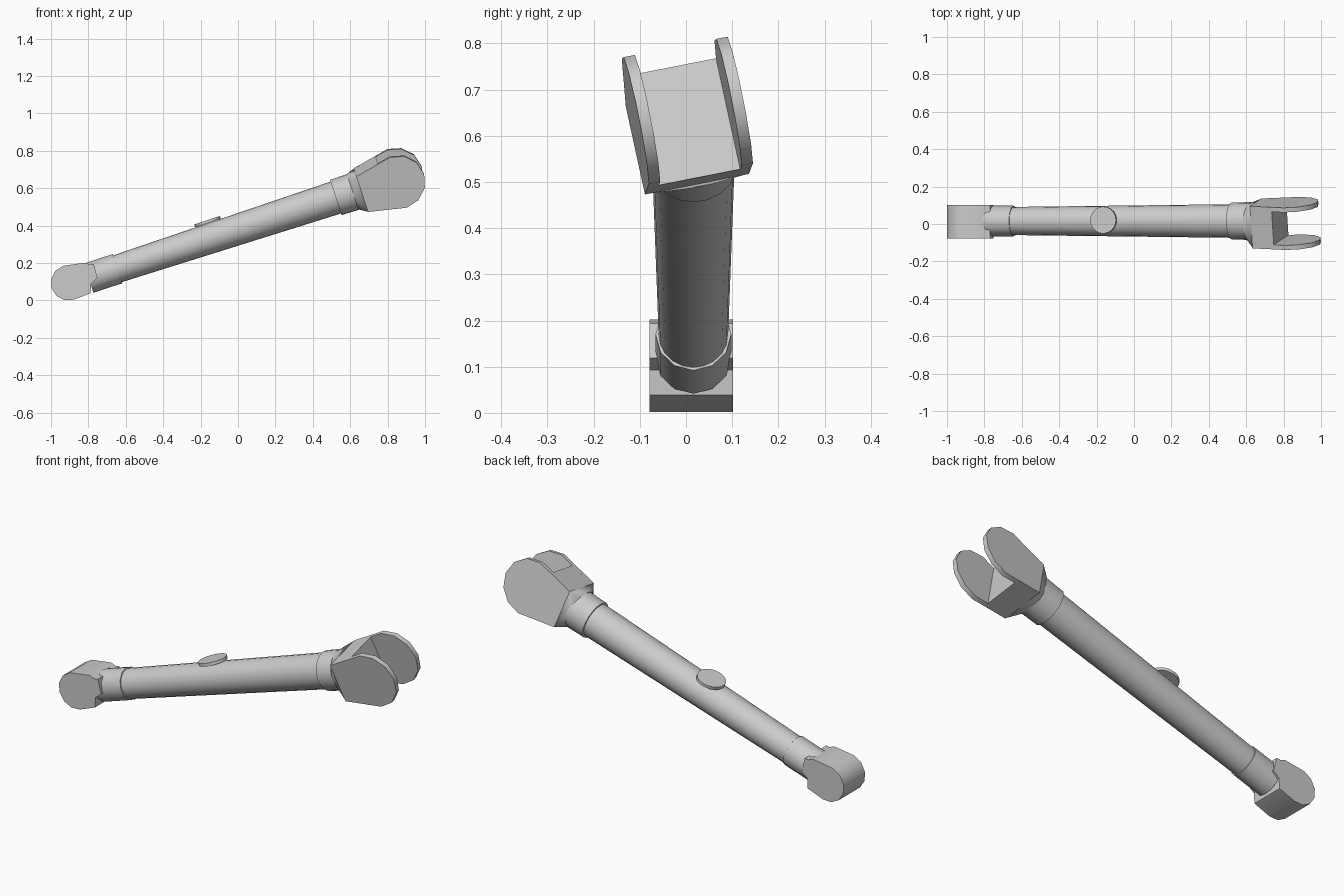
import bpy, bmesh, math
from mathutils import Matrix, Vector

if "Cube" in bpy.data.objects:
    bpy.data.objects.remove(bpy.data.objects["Cube"])

# Local frame: x runs along the strut, z is its upper side
FRAME = Matrix.Translation((0, 0.016, 0.38)) @ Matrix.Rotation(math.radians(-18.06), 4, 'Y')
FORK = FRAME @ Matrix.Translation((0, -0.013, -0.004)) @ Matrix.Rotation(math.radians(11.7), 4, 'X')

grey = bpy.data.materials.new("plain grey")
grey.diffuse_color = (0.6, 0.6, 0.6, 1)
grey.use_nodes = True
grey.node_tree.nodes["Principled BSDF"].inputs["Base Color"].default_value = grey.diffuse_color


def finish(bm, name, matrix, angle=35):
    bmesh.ops.recalc_face_normals(bm, faces=bm.faces)
    mesh = bpy.data.meshes.new(name)
    bm.to_mesh(mesh)
    bm.free()
    ob = bpy.data.objects.new(name, mesh)
    bpy.context.collection.objects.link(ob)
    mesh.materials.append(grey)
    ob.matrix_world = matrix
    bpy.ops.object.select_all(action='DESELECT')
    ob.select_set(True)
    bpy.context.view_layer.objects.active = ob
    bpy.ops.object.shade_smooth_by_angle(angle=math.radians(angle))
    return ob


def rod(name, x0, x1, r0, r1, sides, matrix=FRAME):
    """Closed cone along local x."""
    bm = bmesh.new()
    bmesh.ops.create_cone(bm, cap_ends=True, segments=sides, radius1=r0, radius2=r1, depth=x1 - x0)
    bm.transform(Matrix.Translation(((x0 + x1) / 2, 0, 0)) @ Matrix.Rotation(math.pi / 2, 4, 'Y'))
    return finish(bm, name, matrix)


def slab(name, outline, y0, y1, matrix, angle=35):
    """Side outline (x, z) extruded across y."""
    bm = bmesh.new()
    face = bm.faces.new([bm.verts.new((x, y0, z)) for x, z in outline])
    ext = bmesh.ops.extrude_face_region(bm, geom=[face])
    bmesh.ops.translate(bm, vec=(0, y1 - y0, 0),
                        verts=[v for v in ext['geom'] if isinstance(v, bmesh.types.BMVert)])
    return finish(bm, name, matrix, angle)


def arc(cx, cz, r, a0, a1, n):
    angles = [math.radians(a0 + (a1 - a0) * i / n) for i in range(n + 1)]
    return [(cx + r * math.cos(a), cz + r * math.sin(a)) for a in angles]


# Tapered main tube and its two end sleeves
rod("main_tube", -0.70, 0.57, 0.075, 0.09, 20)
rod("small_sleeve", -0.84, -0.677, 0.082, 0.082, 12)
rod("large_sleeve", 0.55, 0.66, 0.099, 0.101, 20)

# Round cap on the upper side of the tube
bm = bmesh.new()
bmesh.ops.create_cone(bm, cap_ends=True, segments=24, radius1=0.072, radius2=0.072, depth=0.016)
bm.transform(Matrix.Translation((-0.142, 0.005, 0.09)))
finish(bm, "round_cap", FRAME)

# Rounded lug with a stepped inner edge
lug = arc(-0.95, 0.01, 0.095, 90, 270, 6)
lug += [(-0.855, -0.08), (-0.835, -0.03), (-0.795, -0.015), (-0.79, 0.062), (-0.81, 0.066), (-0.835, 0.085)]
slab("end_lug", lug, -0.0945, 0.0855, FRAME)

# Fork: flared neck, solid base and two rounded cheeks
bm = bmesh.new()
for y, z in arc(0, 0.004, 0.1, 0, 342, 19):
    bm.verts.new((0.645, y * 0.98 + 0.008, z))
for y in (-0.115, 0.115):
    for z in (-0.102, 0.102):
        bm.verts.new((0.693, y, z))
bmesh.ops.convex_hull(bm, input=bm.verts)
finish(bm, "fork_neck", FORK, 30)

slab("fork_base", [(0.69, -0.102), (0.81, -0.127), (0.82, -0.129), (0.82, 0.129), (0.81, 0.127), (0.69, 0.102)],
     -0.092, 0.092, FORK, 20)
cheek = [(0.69, 0.102), (0.69, -0.102), (0.805, -0.126)] + arc(0.893, 0, 0.145, -90, 90, 6) + [(0.805, 0.126)]
for side, name in ((-1, "front_cheek"), (1, "back_cheek")):
    slab(name, cheek, *sorted((side * 0.09, side * 0.115)), FORK)
